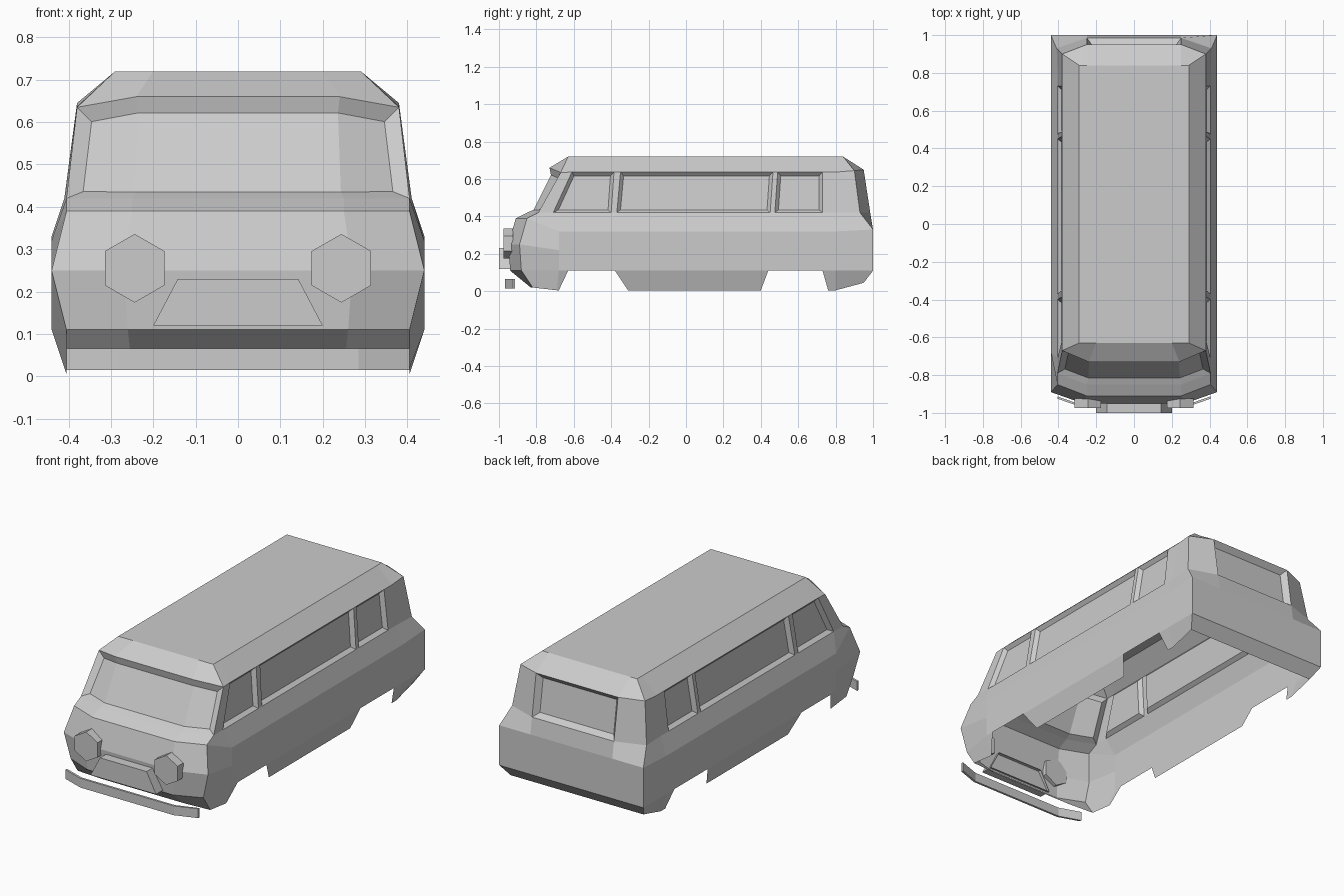
import bpy, bmesh, math
from mathutils import Matrix

if "Cube" in bpy.data.objects:
    bpy.data.objects.remove(bpy.data.objects["Cube"])


def add_object(name, bm):
    mesh = bpy.data.meshes.new(name)
    bm.to_mesh(mesh)
    bm.free()
    obj = bpy.data.objects.new(name, mesh)
    bpy.context.collection.objects.link(obj)
    return obj


def loft(bm, a, b, closed=True):
    n = len(a)
    for i in range(n if closed else n - 1):
        j = (i + 1) % n
        bm.faces.new((a[i], a[j], b[j], b[i]))


# Body levels, bottom to roof: front points, side (x, z), side stations, rear points
low = (-.68, -.63, -.38, -.31, .44, .60, .73, .80)
sill = (-.69, -.68, -.31, -.29, .40, .60, .76, .80)
belt = (-.71, -.62, -.40, -.37, .45, .475, .73, .80)
rail = (-.61, -.50, -.385, -.35, .465, .49, .73, .80)
roof = (-.58, -.50, -.385, -.35, .465, .49, .73, .80)
levels = [
    ([(.25, -.83, .02), (.405, -.82, .02)], (.405, .005), sill, [(.405, .95, .045), (.25, .95, .045)]),
    ([(.26, -.94, .11), (.405, -.88, .11)], (.44, .11), low, [(.44, 1, .11), (.25, 1, .11)]),
    ([(.27, -.95, .25), (.44, -.89, .25)], (.44, .22), low, [(.44, 1, .25), (.25, 1, .25)]),
    ([(.25, -.91, .39), (.405, -.85, .39)], (.44, .32), low, [(.44, 1, .33), (.25, 1, .33)]),
    ([(.25, -.85, .42), (.405, -.79, .42)], (.405, .42), belt, [(.41, .93, .42), (.25, .985, .42)]),
    ([(.24, -.73, .66), (.38, -.67, .635)], (.38, .637), rail, [(.38, .90, .645), (.25, .95, .65)]),
    ([(.20, -.63, .72), (.29, -.63, .72)], (.29, .72), roof, [(.29, .84, .72), (.25, .84, .72)]),
]

# Body shell, open underneath, with wheel arches left out of the lowest band
bm = bmesh.new()
rings = []
for front, (x, z), stations, rear in levels:
    half = front + [(x, y, z) for y in stations] + rear
    ring = half + [(-px, py, pz) for px, py, pz in reversed(half)]
    rings.append([bm.verts.new(p) for p in ring])
N = len(rings[0])
arches = {3, 6, 7}
arches |= {N - 2 - k for k in arches}
cell = {}
for lv in range(len(rings) - 1):
    for k in range(N):
        if lv == 0 and k in arches:
            continue
        j = (k + 1) % N
        cell[lv, k] = bm.faces.new((rings[lv][k], rings[lv][j], rings[lv + 1][j], rings[lv + 1][k]))
bm.faces.new(rings[-1])
bmesh.ops.delete(bm, geom=[v for v in bm.verts if not v.link_faces], context='VERTS')
bm.normal_update()

# Recessed windows: windshield, rear window, then three along each side
windows = [([N - 2, N - 1, 0], .03, -.025), ([11], .025, -.03)]
for group in ([2, 3], [5], [7]):
    windows.append((group, .018, -.02))
    windows.append(([N - 2 - k for k in group], .018, -.02))
for group, thickness, depth in windows:
    bmesh.ops.inset_region(bm, faces=[cell[4, k] for k in group], thickness=thickness,
                           depth=depth, use_even_offset=True, use_boundary=True)
add_object("van_body", bm)

# Headlights: hexagonal pods
for side, label in ((-1, "left"), (1, "right")):
    bm = bmesh.new()
    bmesh.ops.create_cone(bm, cap_ends=True, segments=6, radius1=.081, radius2=.081, depth=.05,
                          matrix=Matrix.Translation((side * .244, -.95, .255)) @ Matrix.Rotation(math.pi / 2, 4, 'X'))
    add_object("headlight_" + label, bm)

# Grille: trapezoid block on the nose
bm = bmesh.new()
outline = [(-.20, .12), (.20, .12), (.142, .23), (-.142, .23)]
front, back = [[bm.verts.new((x, y, z)) for x, z in outline] for y in (-1, -.93)]
bm.faces.new(front)
loft(bm, back, front)
add_object("grille", bm)

# Bumper: thin bar with swept-back ends
bm = bmesh.new()
path = [(-.405, -.925), (-.285, -.967), (.285, -.967), (.405, -.925)]
sections = [[bm.verts.new((x, y + dy, z)) for dy, z in ((0, .015), (0, .066), (.012, .066), (.012, .015))]
            for x, y in path]
for a, b in zip(sections, sections[1:]):
    loft(bm, a, b)
bm.faces.new(sections[0])
bm.faces.new(sections[-1])
bmesh.ops.recalc_face_normals(bm, faces=bm.faces)
add_object("front_bumper", bm)
